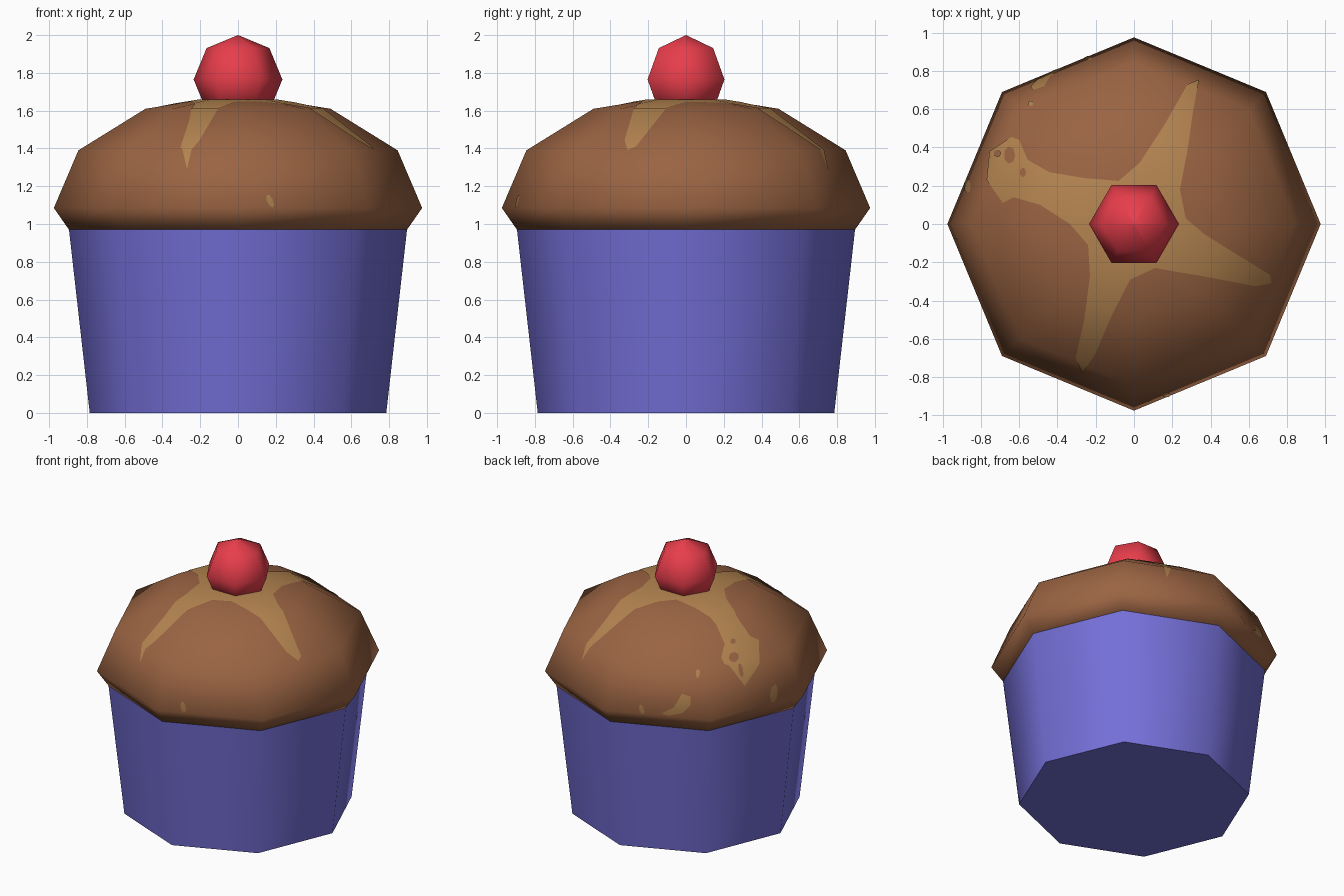
import bpy, bmesh, math

if "Cube" in bpy.data.objects:
    bpy.data.objects.remove(bpy.data.objects["Cube"])


def material(name, rgb):
    m = bpy.data.materials.new(name)
    m.diffuse_color = (*rgb, 1)
    m.use_nodes = True
    m.node_tree.nodes["Principled BSDF"].inputs["Base Color"].default_value = m.diffuse_color
    return m


PURPLE = material("purple paper", (0.175, 0.160, 0.68))
BROWN = material("brown cake", (0.325, 0.127, 0.055))
CARAMEL = material("caramel", (0.455, 0.232, 0.08))
RED = material("cherry red", (0.80, 0.047, 0.07))


def make_object(name, bm, mat, angle=None):
    bmesh.ops.recalc_face_normals(bm, faces=bm.faces)
    me = bpy.data.meshes.new(name)
    bm.to_mesh(me)
    bm.free()
    ob = bpy.data.objects.new(name, me)
    bpy.context.collection.objects.link(ob)
    me.materials.append(mat)
    if angle:
        bpy.ops.object.select_all(action='DESELECT')
        bpy.context.view_layer.objects.active = ob
        ob.select_set(True)
        bpy.ops.object.shade_smooth_by_angle(angle=math.radians(angle))
    return ob


def lathe(name, profile, sides, mat, angle=None):
    """Stack rings of (radius, z) and cap both ends."""
    bm = bmesh.new()
    rings = []
    for r, z in profile:
        rings.append([bm.verts.new((r * math.cos(i * math.tau / sides),
                                    r * math.sin(i * math.tau / sides), z))
                      for i in range(sides)])
    for a, b in zip(rings, rings[1:]):
        for i in range(sides):
            j = (i + 1) % sides
            bm.faces.new((a[i], a[j], b[j], b[i]))
    bm.faces.new(rings[0])
    bm.faces.new(rings[-1])
    return make_object(name, bm, mat, angle)


def prisms(name, outlines, z0, z1):
    """Upright cutters from outlines seen from above."""
    bm = bmesh.new()
    for pts in outlines:
        lo = [bm.verts.new((x, y, z0)) for x, y in pts]
        hi = [bm.verts.new((x, y, z1)) for x, y in pts]
        bm.faces.new(lo)
        bm.faces.new(hi)
        for i in range(len(pts)):
            j = (i + 1) % len(pts)
            bm.faces.new((lo[i], lo[j], hi[j], hi[i]))
    ob = make_object(name, bm, CARAMEL)
    ob.hide_render = True
    return ob


def blob(x, y, rx, ry, n=7):
    return [(x + rx * math.cos(i * math.tau / n), y + ry * math.sin(i * math.tau / n))
            for i in range(n)]


# Paper cup
lathe("paper_cup", [(0.785, 0), (0.895, 0.972)], 8, PURPLE, 50)

# Cake top
cake_profile = [(0.895, 0.97), (0.975, 1.085), (0.845, 1.39),
                (0.49, 1.61), (0.2, 1.657)]
cake = lathe("cake_top", cake_profile, 8, BROWN, 62)

# Cherry
cherry = [(0.235 * math.cos(a), 1.765 + 0.235 * math.sin(a))
          for a in (-math.pi / 4, 0, math.pi / 4)]
lathe("cherry", cherry + [(0.001, 2.0)], 6, RED, 75)

# Caramel drizzle: a thin skin of the cake cut to the star and splash outlines
star = [(0.34, 0.755), (0.28, 0.73), (0.16, 0.52), (0.03, 0.32), (-0.08, 0.225),
        (-0.26, 0.24), (-0.44, 0.27), (-0.555, 0.335), (-0.6, 0.44), (-0.64, 0.455),
        (-0.755, 0.38), (-0.77, 0.23), (-0.685, 0.11), (-0.63, 0.14), (-0.49, 0.10),
        (-0.335, 0.0), (-0.24, -0.11), (-0.23, -0.27), (-0.26, -0.50), (-0.305, -0.70),
        (-0.27, -0.78), (-0.205, -0.685), (-0.115, -0.475), (-0.02, -0.29),
        (0.11, -0.23), (0.40, -0.28), (0.63, -0.325), (0.72, -0.31), (0.71, -0.265),
        (0.555, -0.17), (0.37, -0.055), (0.27, 0.03), (0.24, 0.18), (0.28, 0.39),
        (0.31, 0.6)]
splash = [(-0.37, 0.82), (-0.44, 0.77), (-0.47, 0.72), (-0.53, 0.70),
          (-0.54, 0.72), (-0.50, 0.76), (-0.42, 0.803)]
outlines = [star, splash, blob(-0.54, 0.63, 0.014, 0.014), blob(-0.87, 0.20, 0.018, 0.04),
            blob(0.17, -0.893, 0.022, 0.012), blob(-0.24, 0.868, 0.022, 0.01)]
holes = [blob(-0.65, 0.36, 0.03, 0.045), blob(-0.58, 0.27, 0.016, 0.025),
         blob(-0.715, 0.37, 0.018, 0.018)]

skin = lathe("drizzle_skin", [(r + 0.003, z + 0.003) for r, z in cake_profile], 8, CARAMEL)
skin.hide_render = True
cutters = [(prisms("drizzle_cutter", outlines, 1.0, 2.5), 'INTERSECT'),
           (prisms("hole_cutter", holes, 0.9, 2.6), 'DIFFERENCE')]
for cutter, op in cutters:
    mod = skin.modifiers.new(op, 'BOOLEAN')
    mod.operation, mod.solver, mod.object = op, 'EXACT', cutter
bpy.context.view_layer.update()
dg = bpy.context.evaluated_depsgraph_get()
bm = bmesh.new()
bm.from_mesh(skin.evaluated_get(dg).to_mesh())
bm.normal_update()
# keep only the upward faces of the cut skin
bmesh.ops.delete(bm, geom=[f for f in bm.faces if f.normal.z < 0.1], context='FACES')
for f in bm.faces:
    f.smooth = True
    f.material_index = 0
me = bpy.data.meshes.new("caramel_drizzle")
bm.to_mesh(me)
bm.free()
me.materials.clear()
me.materials.append(CARAMEL)
drizzle = bpy.data.objects.new("caramel_drizzle", me)
bpy.context.collection.objects.link(drizzle)

# Drizzle takes the cake's smooth shading
dt = drizzle.modifiers.new("cake_shading", 'DATA_TRANSFER')
dt.object = cake
dt.use_loop_data = True
dt.data_types_loops = {'CUSTOM_NORMAL'}
dt.loop_mapping = 'POLYINTERP_NEAREST'

# Remove the helpers
for ob in [skin] + [c for c, _ in cutters]:
    bpy.data.objects.remove(ob)
